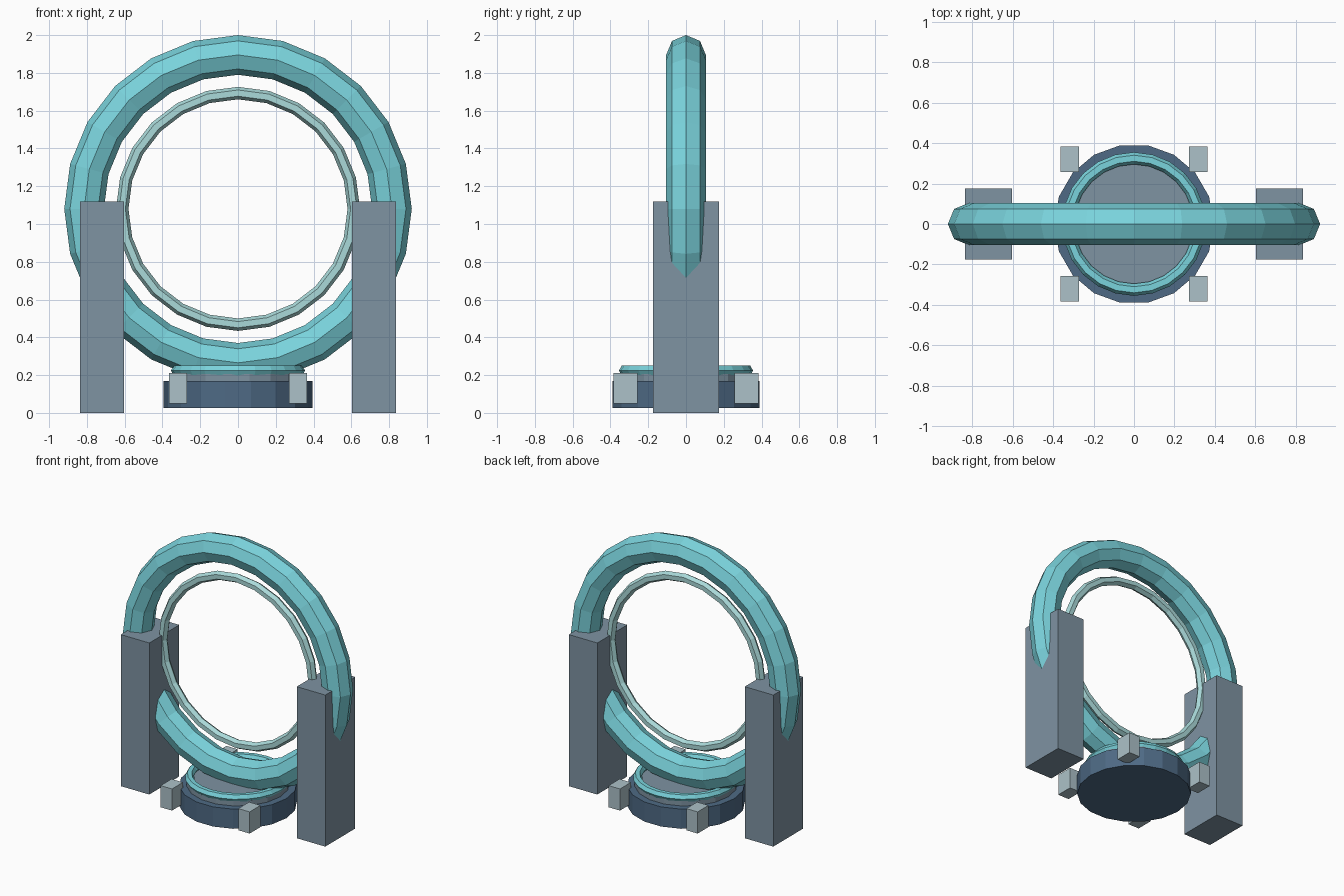
import bpy, bmesh
from math import cos, sin, pi

if "Cube" in bpy.data.objects:
    bpy.data.objects.remove(bpy.data.objects["Cube"], do_unlink=True)


def material(name, rgb):
    """Flat material from 0-255 display values."""
    lin = [((c / 255 + 0.055) / 1.055) ** 2.4 for c in rgb]
    mat = bpy.data.materials.new(name)
    mat.use_nodes = True
    mat.diffuse_color = (*lin, 1)
    mat.node_tree.nodes["Principled BSDF"].inputs["Base Color"].default_value = (*lin, 1)
    return mat


teal = material("teal", (122, 211, 220))
pale_teal = material("pale teal", (170, 218, 218))
slate = material("slate grey", (126, 147, 162))
navy = material("dark blue", (78, 106, 133))
silver = material("pale grey", (172, 193, 200))


def add(name, bm, mat):
    bmesh.ops.recalc_face_normals(bm, faces=bm.faces)
    mesh = bpy.data.meshes.new(name)
    bm.to_mesh(mesh)
    bm.free()
    mesh.materials.append(mat)
    obj = bpy.data.objects.new(name, mesh)
    bpy.context.collection.objects.link(obj)
    return obj


def ring(name, major, minor, segments, sides, z, mat, upright=False):
    """Faceted torus, with a section corner on the outer rim."""
    bm = bmesh.new()
    grid = []
    for i in range(segments):
        a = 2 * pi * i / segments
        loop = []
        for j in range(sides):
            b = 2 * pi * j / sides
            r, h = major + minor * cos(b), minor * sin(b)
            u, v = r * cos(a), r * sin(a)
            loop.append(bm.verts.new((u, -h, v + z) if upright else (u, v, h + z)))
        grid.append(loop)
    for i in range(segments):
        here, after = grid[i], grid[(i + 1) % segments]
        for j in range(sides):
            k = (j + 1) % sides
            bm.faces.new((here[j], after[j], after[k], here[k]))
    return add(name, bm, mat)


def disc(name, radius, z0, z1, sides, mat):
    bm = bmesh.new()
    rims = [[bm.verts.new((radius * cos(2 * pi * i / sides),
                           radius * sin(2 * pi * i / sides), z))
             for i in range(sides)] for z in (z0, z1)]
    low, high = rims
    bm.faces.new(low)
    bm.faces.new(high)
    for i in range(sides):
        k = (i + 1) % sides
        bm.faces.new((low[i], low[k], high[k], high[i]))
    return add(name, bm, mat)


def box(name, x, y, z, mat):
    """Box from (min, max) pairs."""
    bm = bmesh.new()
    bmesh.ops.create_cube(bm, size=1)
    for v in bm.verts:
        v.co = [sum(p) / 2 + c * (p[1] - p[0]) for c, p in zip(v.co, (x, y, z))]
    return add(name, bm, mat)


# Upright portal rings
ring("outer_ring", 0.815, 0.105, 24, 8, 1.08, teal, upright=True)
ring("inner_ring", 0.613, 0.033, 24, 6, 1.08, pale_teal, upright=True)

# Round base with its inlaid ring
disc("base", 0.395, 0.025, 0.17, 18, navy)
disc("base_plate", 0.345, 0.17, 0.207, 18, slate)
ring("base_ring", 0.325, 0.03, 24, 6, 0.224, teal)

# Side posts and corner blocks
for side, sx in (("left", 1), ("right", -1)):
    box(side + "_post", sorted((sx * 0.603, sx * 0.836)), (-0.175, 0.175), (0, 1.12), slate)
    for end, sy in (("front", -1), ("back", 1)):
        box(f"{end}_{side}_block", sorted((sx * 0.271, sx * 0.364)),
            sorted((sy * 0.257, sy * 0.384)), (0.05, 0.21), silver)
